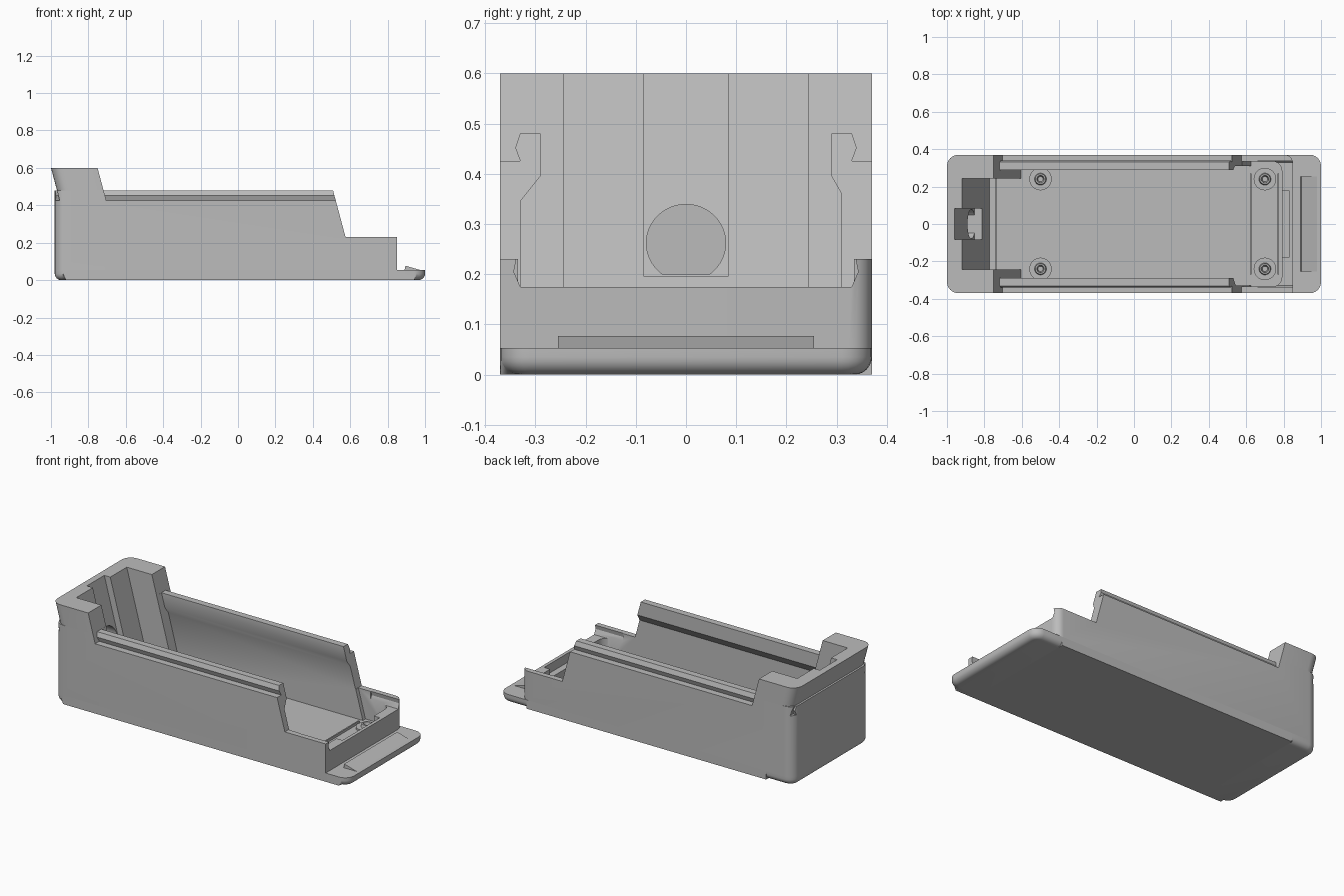
import bpy, bmesh, math

if "Cube" in bpy.data.objects:
    bpy.data.objects.remove(bpy.data.objects["Cube"])

grey = bpy.data.materials.new("plain grey")
grey.diffuse_color = (0.5, 0.5, 0.5, 1)
grey.use_nodes = True
grey.node_tree.nodes["Principled BSDF"].inputs["Base Color"].default_value = grey.diffuse_color

FLOOR = 0.053     # inner floor height, top of the base layer
HALF = 0.37       # half width
TAN = 0.268       # lean of all slanted faces


def make(name, bm):
    bmesh.ops.recalc_face_normals(bm, faces=bm.faces)
    me = bpy.data.meshes.new(name)
    bm.to_mesh(me)
    bm.free()
    ob = bpy.data.objects.new(name, me)
    me.materials.append(grey)
    bpy.context.collection.objects.link(ob)
    return ob


def bevel(bm, test, r, seg=6):
    edges = [e for e in bm.edges if all(test(v.co) for v in e.verts)]
    bmesh.ops.bevel(bm, geom=edges, offset=r, segments=seg, profile=0.5,
                    affect='EDGES', clamp_overlap=False)


def loft(a, b):
    """Solid between two matching outlines."""
    bm = bmesh.new()
    va, vb = [bm.verts.new(p) for p in a], [bm.verts.new(p) for p in b]
    bm.faces.new(va)
    bm.faces.new(vb)
    n = len(va)
    for i in range(n):
        j = (i + 1) % n
        bm.faces.new((va[i], va[j], vb[j], vb[i]))
    return bm


def side_prism(pts, y0, y1):
    return loft([(x, y0, z) for x, z in pts], [(x, y1, z) for x, z in pts])


def long_prism(pts, f0, f1):
    """Extrude a y-z outline along x; the ends may lean with height."""
    return loft([(f0(z), y, z) for y, z in pts], [(f1(z), y, z) for y, z in pts])


def box(x0, x1, y0, y1, z0, z1):
    return side_prism([(x0, z0), (x1, z0), (x1, z1), (x0, z1)], y0, y1)


def cut(ob, cutters):
    bpy.context.view_layer.objects.active = ob
    for c in cutters:
        m = ob.modifiers.new("cut", 'BOOLEAN')
        m.operation, m.solver, m.object = 'DIFFERENCE', 'EXACT', c
        bpy.ops.object.modifier_apply(modifier=m.name)


def const(v):
    return lambda z: v


def arm_front(z):
    return -0.751 + (0.6 - z) * TAN


def collar_back(z):
    return -1 + (0.6 - z) * TAN


def pocket_back(z):
    return -0.92 + (0.6 - z) * TAN


# Base layer: rounded ends and sharp middle slab
def rounded_end(name, outer, inner):
    bm = box(min(outer, inner), max(outer, inner), -HALF, HALF, 0, FLOOR)
    edges = [e for e in bm.edges if all(abs(v.co.x - outer) < 1e-4 for v in e.verts)
             and abs(e.verts[0].co.z - e.verts[1].co.z) > 0.01]
    bmesh.ops.bevel(bm, geom=edges, offset=0.06, segments=6, profile=0.5, affect='EDGES')
    low = [e for e in bm.edges if all(v.co.z < 1e-4 for v in e.verts)
           and not all(abs(v.co.x - inner) < 1e-4 for v in e.verts)]
    bmesh.ops.bevel(bm, geom=low, offset=0.035, segments=6, profile=0.5,
                    affect='EDGES', clamp_overlap=False)
    return make(name, bm)


rounded_end("rear_foot", -0.98, -0.8)
rounded_end("front_tongue", 1.0, 0.815)
make("base_slab", box(-0.8, 0.815, -HALF, HALF, 0, FLOOR))
make("tongue_ridge", side_prism([(0.89, 0.05), (0.895, 0.077), (0.985, FLOOR - 0.002)],
                                -0.255, 0.255))

# Tray walls
bm = side_prism([(-0.98, FLOOR), (0.85, FLOOR), (0.85, 0.23), (0.575, 0.23),
                 (0.508, 0.48), (-0.98, 0.48)], -HALF, HALF)
for ex in (-0.98, 0.85):
    edges = [e for e in bm.edges if all(abs(v.co.x - ex) < 1e-4 for v in e.verts)
             and abs(e.verts[0].co.z - e.verts[1].co.z) > 0.01]
    bmesh.ops.bevel(bm, geom=edges, offset=0.06 if ex < 0 else 0.045, segments=6,
                    profile=0.5, affect='EDGES')
walls = make("tray_walls", bm)

# Leaning collar at the rear
bm = side_prism([(-0.968, 0.48), (-0.719, 0.48), (-0.751, 0.6), (-1, 0.6)], -HALF, HALF)
edges = [e for e in bm.edges if all(v.co.x < -0.96 for v in e.verts)
         and abs(e.verts[0].co.z - e.verts[1].co.z) > 0.01]
bmesh.ops.bevel(bm, geom=edges, offset=0.06, segments=6, profile=0.5, affect='EDGES')
collar = make("rear_collar", bm)

# Cutters: main cavity, front pocket, rim opening, rear pocket, plug slot, plug hole
cavity = make("cut_cavity", long_prism(
    [(-0.33, 0.04), (0.31, 0.04), (0.31, 0.36), (0.29, 0.395), (0.29, 0.5),
     (-0.29, 0.5), (-0.29, 0.395), (-0.33, 0.345)], arm_front, const(0.7)))
bm = long_prism([(-0.335, 0.04), (0.335, 0.04), (0.335, 0.3), (-0.335, 0.3)],
                lambda z: 0.51 + (0.48 - z) * TAN, const(0.79))
bevel(bm, lambda c: c.x > 0.78 and c.y > 0, 0.05)
bevel(bm, lambda c: c.x > 0.78 and c.y < -0.3, 0.05)
front_pocket = make("cut_front_pocket", bm)
rim = make("cut_rim", long_prism(
    [(-0.33, 0.175), (0.33, 0.175), (0.343, 0.205), (0.334, 0.25), (-0.334, 0.25),
     (-0.343, 0.205)], const(0.66), const(0.9)))
notch = make("cut_front_notch", box(0.75, 0.83, -0.18, 0.18, 0.12, 0.2))
rear_pocket = make("cut_rear_pocket", side_prism(
    [(pocket_back(0.04), 0.04), (-0.5, 0.04), (-0.5, 0.65), (pocket_back(0.65), 0.65)],
    -0.243, 0.243))
slot = make("cut_plug_slot", side_prism(
    [(pocket_back(0.195) - 0.04, 0.195), (-0.6, 0.195), (-0.6, 0.65),
     (pocket_back(0.65) - 0.04, 0.65)], -0.084, 0.084))
hole = make("cut_plug_hole", long_prism(
    [(0.079 * math.cos(a), max(0.197, 0.262 + 0.077 * math.sin(a)))
     for a in [math.tau * i / 48 for i in range(48)]
     if math.sin(a) > -0.84], const(-0.94), const(-0.8)))

# Cutters: dovetail rails outside and notches at the rear corners
rails, corners = [], []
for s in (-1, 1):
    rails.append(make("cut_rail", long_prism(
        [(s * 0.4, 0.425), (s * 0.33, 0.425), (s * 0.34, 0.452), (s * 0.33, 0.481),
         (s * 0.33, 0.5), (s * 0.4, 0.5)], arm_front, const(0.9))))
    corners.append(make("cut_corner", long_prism(
        [(s * 0.4, 0.425), (s * 0.33, 0.425), (s * 0.34, 0.452), (s * 0.33, 0.481),
         (s * 0.33, 0.5), (s * 0.4, 0.5)], const(-1.1), collar_back)))

cut(walls, [cavity, front_pocket, rim, notch, rear_pocket, slot, hole] + rails + corners)
cut(collar, [rear_pocket, slot])
for c in [cavity, front_pocket, rim, notch, rear_pocket, slot, hole] + rails + corners:
    bpy.data.objects.remove(c)

# Floor ribs
for x, w in ((0.625, 0.27), (0.77, 0.27), (-0.737, 0.243)):
    make("floor_rib", box(x - 0.004, x + 0.004, -w, w, FLOOR - 0.01, FLOOR + 0.015))

# Screw seats: lathed rings with a funnel in the middle
SEAT = [(0.06, -0.005), (0.06, 0.012), (0.032, 0.012), (0.028, 0.03), (0.02, 0.03),
        (0.014, 0.002), (0.0, 0.002)]
for x in (-0.5, 0.7):
    for y in (-0.24, 0.24):
        bm = bmesh.new()
        vs = [bm.verts.new((r, 0, h)) for r, h in SEAT]
        es = [bm.edges.new(p) for p in zip(vs, vs[1:])]
        bmesh.ops.spin(bm, geom=vs + es, cent=(0, 0, 0), axis=(0, 0, 1),
                       angle=math.tau, steps=32, use_merge=True)
        bmesh.ops.remove_doubles(bm, verts=bm.verts, dist=1e-5)
        make("screw_seat", bm).location = (x, y, FLOOR)

# Smooth shading with sharp edges kept
for ob in bpy.context.scene.objects:
    ob.select_set(True)
bpy.context.view_layer.objects.active = walls
bpy.ops.object.shade_smooth_by_angle()
